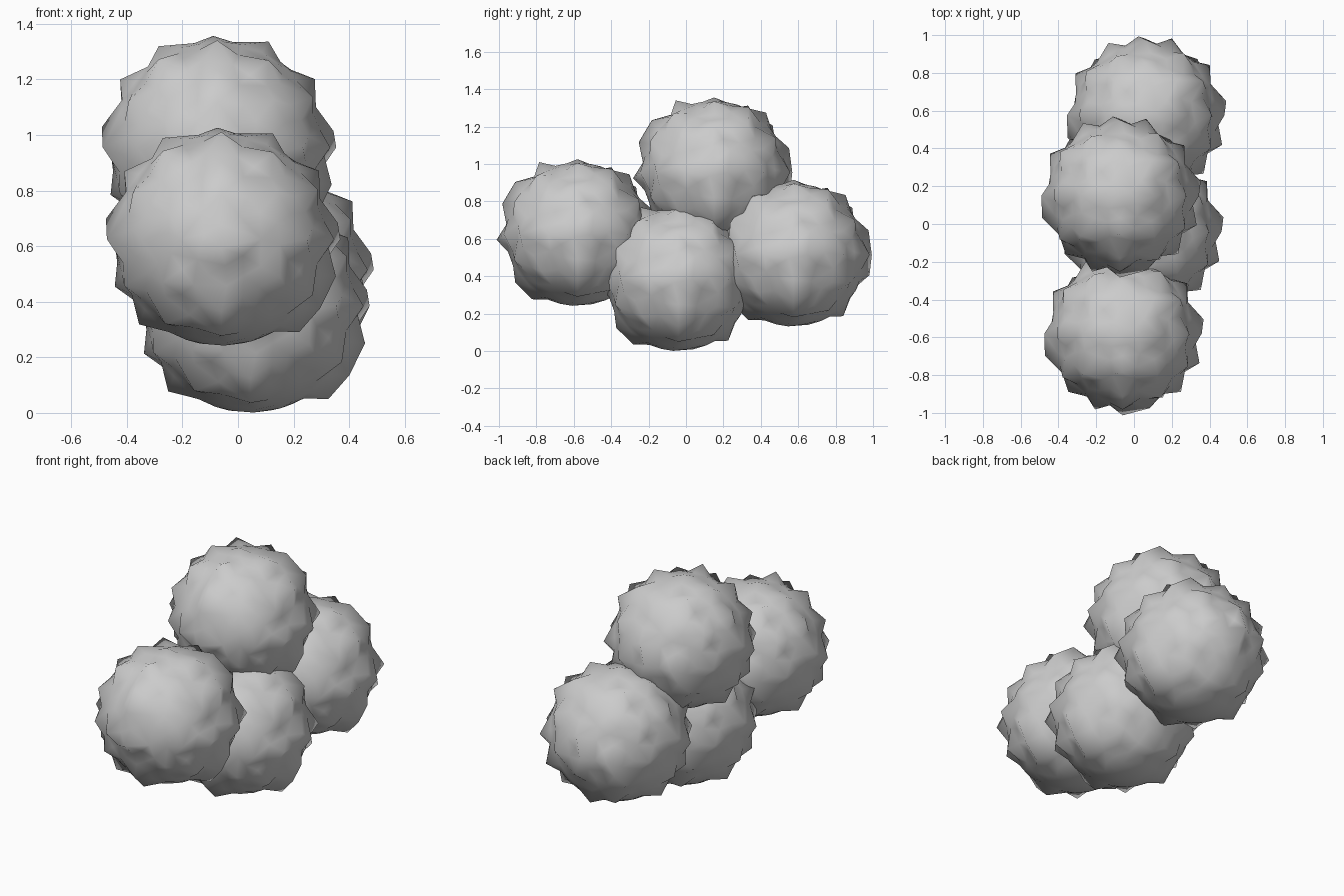
import bpy, bmesh, math, random
from mathutils import Vector

random.seed(4)
cube = bpy.data.objects.get("Cube")
if cube:
    bpy.data.objects.remove(cube)

BODY, PEAK = 0.384, 0.427

grey = bpy.data.materials.new("mid grey")
grey.use_nodes = True
colour = (0.6, 0.6, 0.6, 1)
grey.diffuse_color = colour
grey.node_tree.nodes["Principled BSDF"].inputs["Base Color"].default_value = colour


def add_clear(points, direction, gap):
    """Keep a point only where it stands clear of the others."""
    if all(direction.angle(p) > gap for p in points):
        points.append(direction)


def even_directions(count):
    for i in range(count):
        z = 1 - 2 * (i + 0.5) / count
        r, a = math.sqrt(1 - z * z), i * math.pi * (3 - math.sqrt(5))
        yield Vector((r * math.cos(a), r * math.sin(a), z))


def spike_directions():
    tips = []
    # Main rings of spikes: across, lengthwise and level
    rings = (
        ((1, 0, 0), (0, 0, 1), (64, 92, 120, 145, 170, 204, 226, -50, -35, -18, 8, 35)),
        ((0, 1, 0), (0, 0, 1), (49, 18, -15, -51, 118, 140, 158, 184, 218, 235)),
        ((1, 0, 0), (0, 1, 0), (71, 38, 10, -21, 95, 117, 149, 196, 227, 250, -70, -45)),
    )
    for u, v, angles in rings:
        for a in map(math.radians, angles):
            add_clear(tips, Vector(u) * math.cos(a) + Vector(v) * math.sin(a), 0.22)
    # Fill the rest evenly, leaving the underside smooth
    for d in even_directions(400):
        if d.z > -0.8:
            add_clear(tips, d, 0.38)
    return tips


def spiky_ball_mesh():
    tips = spike_directions()
    # Hollows between the spikes, joined with them into one coarse skin
    points = list(tips)
    for d in even_directions(1500):
        add_clear(points, d, 0.17)
    bm = bmesh.new()
    for p in points:
        bm.verts.new(p)
    bmesh.ops.convex_hull(bm, input=bm.verts)
    # Push the spikes out, keeping those near the crown short
    for v in bm.verts:
        radius = BODY
        if any((v.co - t).length < 0.001 for t in tips):
            size = 0.4 if v.co.z > 0.95 else random.uniform(0.8, 1.25)
            radius += (PEAK - BODY) * size
        v.co = v.co.normalized() * radius
    bmesh.ops.recalc_face_normals(bm, faces=bm.faces)
    for f in bm.faces:
        f.smooth = True
    mesh = bpy.data.meshes.new("spiky_ball")
    bm.to_mesh(mesh)
    bm.free()
    mesh.materials.append(grey)
    return mesh


# Four copies of the same ball, piled together
ball = spiky_ball_mesh()
for name, place in {
    "front_ball": (-0.06, -0.58, 0.625),
    "top_ball": (-0.075, 0.15, 0.955),
    "bottom_ball": (0.045, -0.04, 0.384),
    "back_ball": (0.06, 0.575, 0.515),
}.items():
    obj = bpy.data.objects.new(name, ball)
    obj.location = place
    bpy.context.collection.objects.link(obj)
